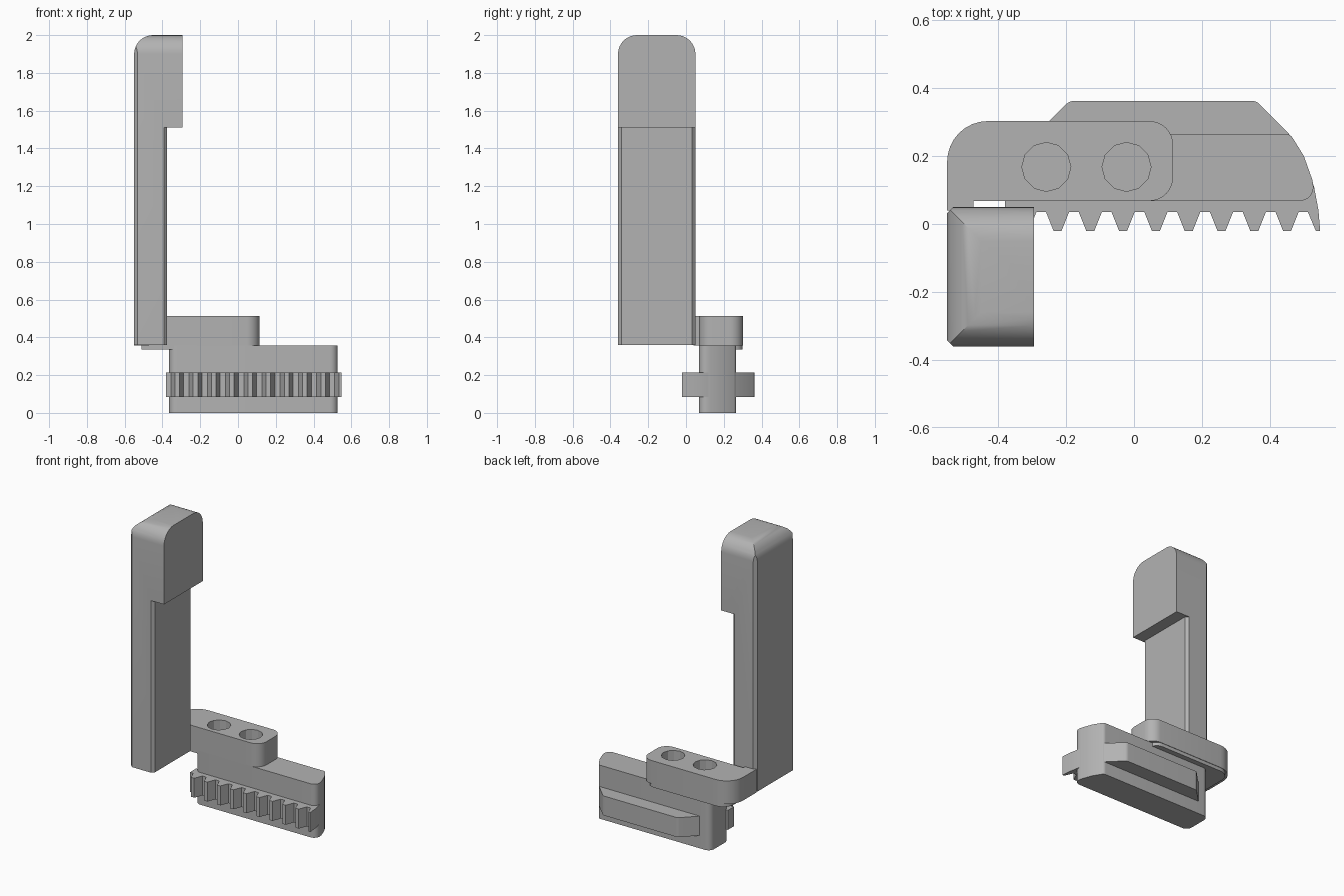
import bpy, math
from mathutils import Vector

cube = bpy.data.objects.get("Cube")
if cube:
    bpy.data.objects.remove(cube, do_unlink=True)

grey = bpy.data.materials.new("plain grey")
grey.use_nodes = True
grey.diffuse_color = (0.45, 0.45, 0.45, 1)
grey.node_tree.nodes["Principled BSDF"].inputs["Base Color"].default_value = (0.45, 0.45, 0.45, 1)


def rounded(corners, steps=8):
    """Outline from (x, y) or (x, y, radius) corners."""
    out, n = [], len(corners)
    for i, c in enumerate(corners):
        p = Vector(c[:2])
        if len(c) == 2:
            out.append(p)
            continue
        a = (Vector(corners[i - 1][:2]) - p).normalized()
        b = (Vector(corners[(i + 1) % n][:2]) - p).normalized()
        half = a.angle(b) / 2
        centre = p + (a + b).normalized() * (c[2] / math.sin(half))
        reach = c[2] / math.tan(half)
        start, end = p + a * reach - centre, p + b * reach - centre
        sweep = math.pi - 2 * half
        for k in range(steps + 1):
            t = k / steps
            out.append(centre + (start * math.sin((1 - t) * sweep)
                                 + end * math.sin(t * sweep)) / math.sin(sweep))
    return out


def prism(name, outline, lo, hi, axis="z"):
    """Extrude an outline along an axis."""
    place = {"x": lambda p, h: (h, p[0], p[1]),
             "y": lambda p, h: (p[0], h, p[1]),
             "z": lambda p, h: (p[0], p[1], h)}[axis]
    n = len(outline)
    verts = [place(p, h) for h in (lo, hi) for p in outline]
    faces = [list(range(n))[::-1], list(range(n, 2 * n))]
    faces += [(i, (i + 1) % n, n + (i + 1) % n, n + i) for i in range(n)]
    area = sum(outline[i - 1][0] * outline[i][1] - outline[i][0] * outline[i - 1][1]
               for i in range(n))
    if (area < 0) != (axis == "y"):
        faces = [list(f)[::-1] for f in faces]
    mesh = bpy.data.meshes.new(name)
    mesh.from_pydata(verts, [], faces)
    mesh.materials.append(grey)
    ob = bpy.data.objects.new(name, mesh)
    bpy.context.collection.objects.link(ob)
    return ob


def carve(ob, tool, operation="DIFFERENCE", keep=False):
    mod = ob.modifiers.new("carve", "BOOLEAN")
    mod.operation, mod.object, mod.solver = operation, tool, "EXACT"
    bpy.context.view_layer.objects.active = ob
    bpy.ops.object.modifier_apply(modifier=mod.name)
    if not keep:
        bpy.data.objects.remove(tool, do_unlink=True)


# Upright column with overhanging head: three crossed profiles
LEFT, FRONT, BACK, BASE, STEP = -0.55, -0.36, 0.05, 0.36, 1.51
INNER, HEAD, CUT = -0.375, -0.295, 0.018
column = prism("column", rounded([(LEFT, BASE), (INNER, BASE), (INNER, STEP), (HEAD, STEP),
                                  (HEAD, 2), (LEFT, 2, 0.1)]), FRONT - 0.1, BACK + 0.1, "y")
carve(column, prism("side_profile", rounded([(FRONT, 0), (BACK, 0), (BACK, 2, 0.1),
                                             (FRONT, 2, 0.1)]), -1, 1, "x"), "INTERSECT")
carve(column, prism("plan_profile", [(LEFT, FRONT + CUT), (LEFT + CUT, FRONT), (0, FRONT),
                                     (0, BACK), (LEFT + CUT, BACK), (LEFT, BACK - CUT)],
                    0, 2.5), "INTERSECT")
for y, s in ((FRONT, 1), (BACK, -1)):
    carve(column, prism("edge_cutter", [(INNER - CUT, y), (INNER - CUT, y - s * CUT),
                                        (INNER + CUT, y - s * CUT), (INNER + CUT, y + s * CUT),
                                        (INNER, y + s * CUT)], 0, STEP))

# Arm reaching from the column, with a thin lip beneath it
arm = prism("arm", rounded([(LEFT, 0.04), (-0.472, 0.04), (-0.472, 0.068), (0.115, 0.068, 0.07),
                            (0.115, 0.303, 0.07), (LEFT, 0.303, 0.12)]), 0.358, 0.513)
lip = prism("arm_lip", rounded([(-0.51, 0.072), (0.08, 0.072, 0.05), (0.08, 0.3, 0.05),
                                (-0.51, 0.3, 0.08)]), 0.335, 0.37)

# Sliding body
body = prism("body", rounded([(-0.365, 0.068, 0.04), (0.535, 0.068, 0.04), (0.525, 0.13),
                              (0.5, 0.2), (0.46, 0.265, 0.025), (-0.365, 0.265, 0.04)]),
             0, 0.358)

# Toothed rack with a flange at the back
ROOT, TIP, PITCH, END = 0.035, -0.02, 0.0965, -0.38
outline = [(END, ROOT)]
for i in range(-1, 8):
    x = -0.225 + i * PITCH
    outline += [(x - 0.034, ROOT), (x - 0.012, TIP), (x + 0.012, TIP), (x + 0.034, ROOT)]
outline += [(0.512, ROOT), (0.535, TIP), (0.548, TIP), (0.543, 0.04), (0.53, 0.11),
            (0.5, 0.19), (0.455, 0.267), (0.36, 0.362, 0.03), (-0.19, 0.362, 0.03),
            (-0.29, 0.262), (-0.3, 0.1), (END, 0.1)]
rack = prism("rack", rounded(outline), 0.085, 0.215)

# Two blind screw holes
for x in (-0.258, -0.022):
    ring = [(x + 0.072 * math.cos(k * math.pi / 6), 0.168 + 0.072 * math.sin(k * math.pi / 6))
            for k in range(12)]
    hole = prism("hole_cutter", ring, 0.22, 0.6)
    for ob in (arm, lip):
        carve(ob, hole, keep=True)
    carve(body, hole)

# Smooth the fillets, keep the edges sharp
bpy.ops.object.select_all(action="DESELECT")
for ob in (column, arm, lip, body, rack):
    ob.select_set(True)
bpy.context.view_layer.objects.active = column
bpy.ops.object.shade_smooth_by_angle(angle=math.radians(25))
